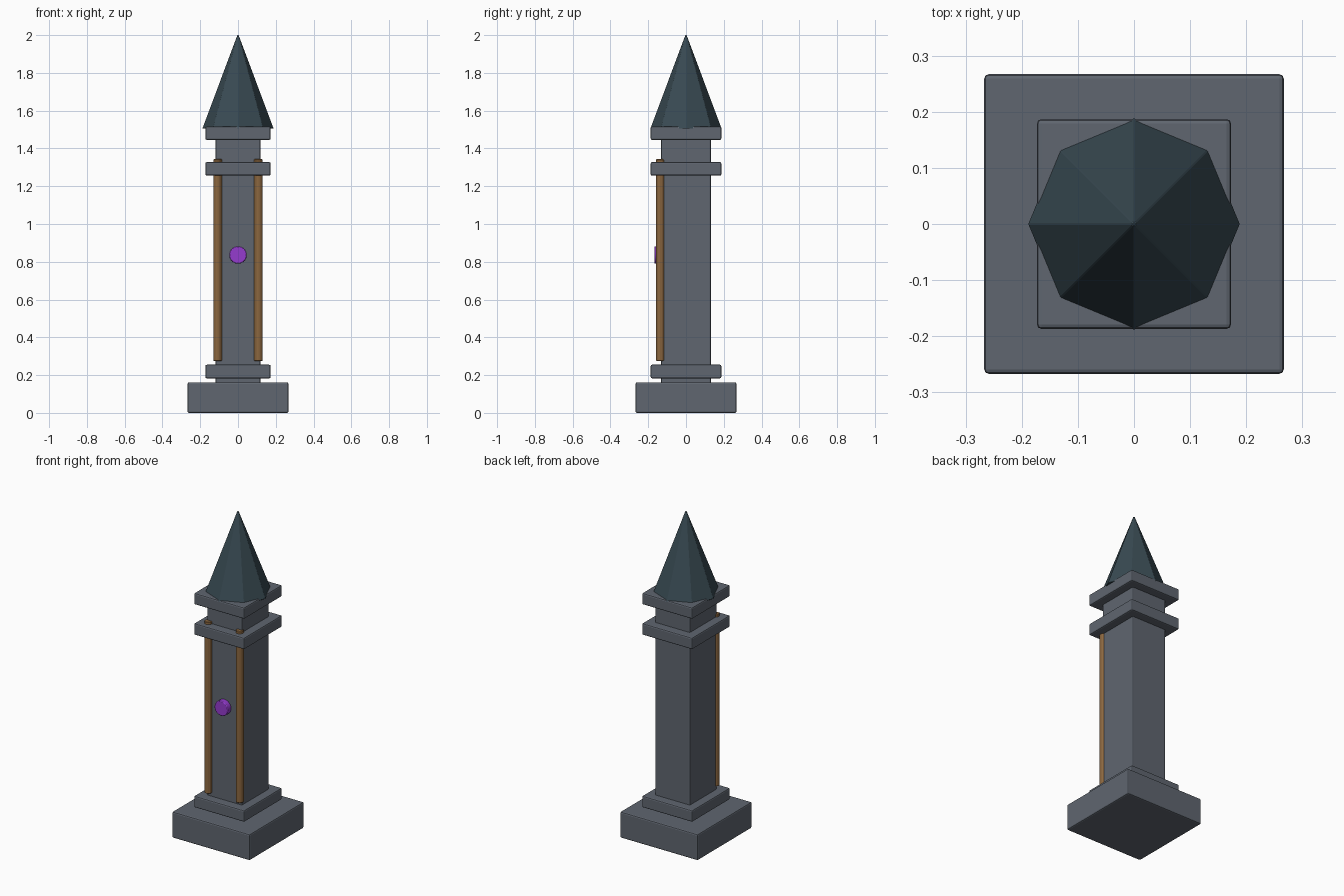
import bpy
from math import radians

old = bpy.data.objects.get("Cube")
if old:
    bpy.data.objects.remove(old, do_unlink=True)


def material(name, rgb):
    mat = bpy.data.materials.new(name)
    mat.use_nodes = True
    mat.diffuse_color = (*rgb, 1)
    mat.node_tree.nodes["Principled BSDF"].inputs["Base Color"].default_value = (*rgb, 1)
    return mat


stone = material("grey stone", (0.115, 0.133, 0.162))
slate = material("dark slate", (0.040, 0.068, 0.085))
bronze = material("bronze", (0.26, 0.135, 0.050))
violet = material("violet gem", (0.30, 0.045, 0.62))


def finish(name, mat, bevel, segments=2):
    """Name, colour and soften the edges of the active object."""
    obj = bpy.context.object
    obj.name = name
    obj.data.materials.append(mat)
    bpy.ops.object.transform_apply(location=False, rotation=True, scale=True)
    mod = obj.modifiers.new("soft edges", "BEVEL")
    mod.width, mod.segments, mod.limit_method = bevel, segments, "ANGLE"
    mod.angle_limit = radians(30)
    return obj


def block(name, half_x, half_y, bottom, top):
    bpy.ops.mesh.primitive_cube_add(size=2, location=(0, 0, (bottom + top) / 2))
    bpy.context.object.scale = (half_x, half_y, (top - bottom) / 2)
    return finish(name, stone, 0.008)


# Stone body
block("base", 0.267, 0.267, 0, 0.162)
block("shaft", 0.12, 0.133, 0.10, 1.48)
block("lower_collar", 0.173, 0.187, 0.183, 0.255)
block("upper_collar", 0.173, 0.187, 1.256, 1.328)
block("cap", 0.173, 0.187, 1.445, 1.516)

# Eight-sided spire with a corner on each axis
bpy.ops.mesh.primitive_cone_add(vertices=8, radius1=0.189, radius2=0.004,
                                depth=0.495, location=(0, 0, 1.7525))
finish("spire", slate, 0.006, 1)

# Bronze rods on the front corners
for side, x in (("right", -0.108), ("left", 0.108)):
    bpy.ops.mesh.primitive_cylinder_add(vertices=12, radius=0.0225, depth=1.068,
                                        location=(x, -0.1365, 0.809))
    finish(side + "_rod", bronze, 0.003, 1)

# Round gem on the front face
bpy.ops.mesh.primitive_cylinder_add(vertices=24, radius=0.046, depth=0.037,
                                    location=(0, -0.1485, 0.836),
                                    rotation=(radians(90), 0, 0))
finish("gem", violet, 0.004)
bpy.ops.object.shade_smooth_by_angle(angle=radians(30))
